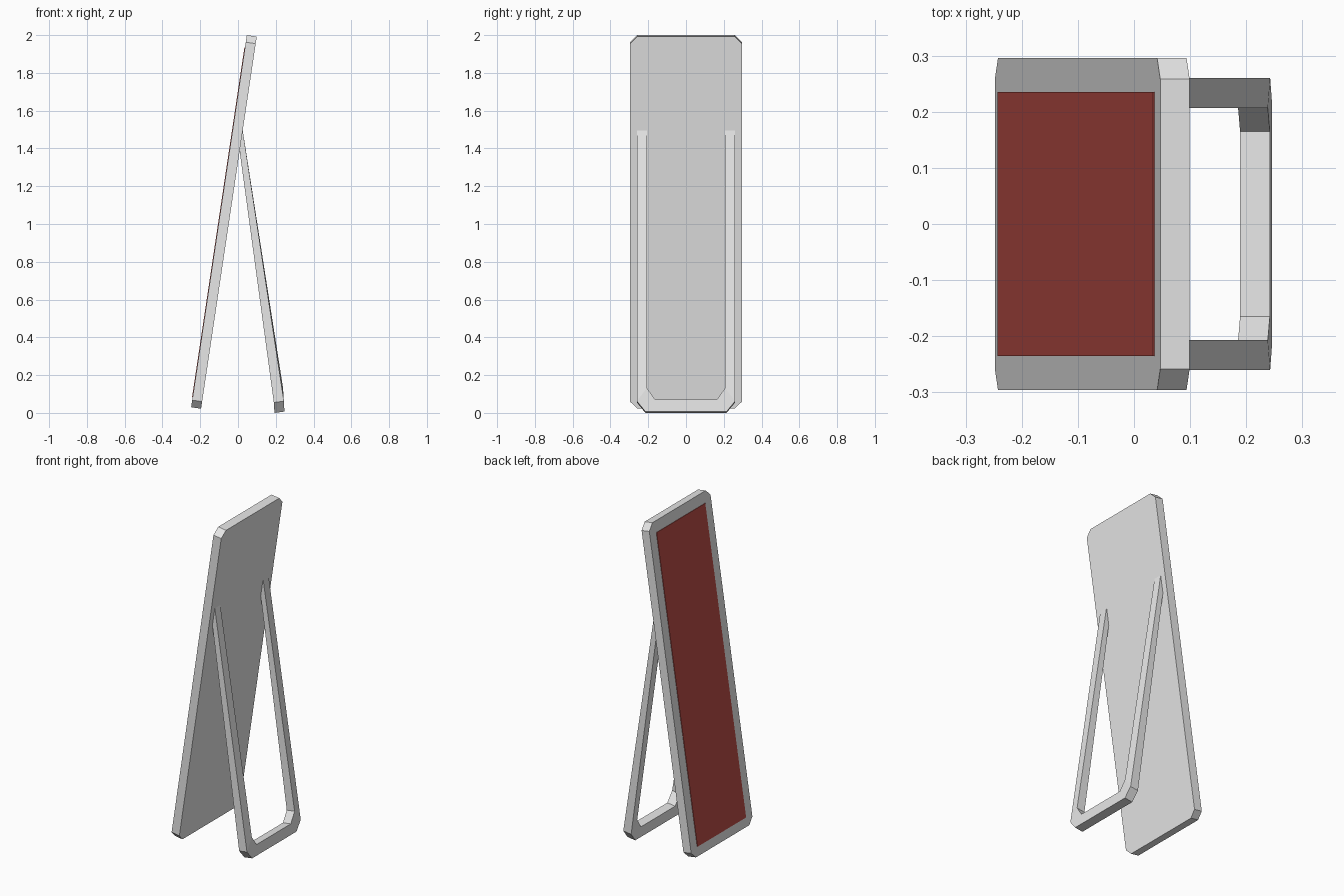
import bpy
import bmesh
from mathutils import Vector

cube = bpy.data.objects.get("Cube")
if cube:
    bpy.data.objects.remove(cube)


def material(name, rgb):
    m = bpy.data.materials.new(name)
    m.use_nodes = True
    m.diffuse_color = (*rgb, 1)
    m.node_tree.nodes["Principled BSDF"].inputs["Base Color"].default_value = (*rgb, 1)
    return m


def finish(name, bm, mat):
    bmesh.ops.recalc_face_normals(bm, faces=bm.faces)
    mesh = bpy.data.meshes.new(name)
    bm.to_mesh(mesh)
    bm.free()
    mesh.materials.append(mat)
    obj = bpy.data.objects.new(name, mesh)
    bpy.context.collection.objects.link(obj)
    return obj


grey = material("light grey", (0.8, 0.8, 0.8))
red = material("dark red", (0.5, 0.074, 0.062))

# Leaning board frame: direction up the board and outward normal of its face
base = Vector((-0.248, 0, 0.03))
up = Vector((0.148, 0, 0.989)).normalized()
out = Vector((-up.z, 0, up.x))


def slab(name, low, high, half_width, chamfer, top, bottom, mat):
    """Chamfered rectangle on the board plane, between two normal offsets."""
    c, w = chamfer, half_width
    half = [(w - c, low), (w, low + c), (w, high - c), (w - c, high)]
    if c == 0:
        half = [(w, low), (w, high)]
    outline = half + [(-y, s) for y, s in reversed(half)]
    bm = bmesh.new()
    rings = [[bm.verts.new(base + up * s + out * d + Vector((0, y, 0)))
              for y, s in outline] for d in (top, bottom)]
    n = len(outline)
    bm.faces.new(rings[0])
    bm.faces.new(rings[1][::-1])
    for i in range(n):
        j = (i + 1) % n
        bm.faces.new((rings[0][i], rings[0][j], rings[1][j], rings[1][i]))
    return finish(name, bm, mat)


slab("board", 0, 1.992, 0.296, 0.038, 0, -0.053, grey)
slab("red_panel", 0.055, 1.925, 0.235, 0, 0.003, -0.003, red)

# U-shaped rear stand: paired outer and inner outlines, front and back edges
outer = [(0.26, 1.495), (0.26, 0.055), (0.215, 0)]
inner = [(0.207, 1.495), (0.207, 0.125), (0.165, 0.065)]


def mirrored(half):
    return half + [(-y, z) for y, z in reversed(half)]


bm = bmesh.new()
sections = []
for pair in zip(mirrored(outer), mirrored(inner)):
    corners = []
    for y, z in pair:
        is_top = z > 1
        front = -0.006 if is_top else 0.193 - 0.06 * z
        back = 0.024 if is_top else 0.246 - 0.06 * z
        corners.append((bm.verts.new((front, y, z)),
                        bm.verts.new((back, y, z + 0.007))))
    (of, ob), (nf, nb) = corners
    sections.append((of, ob, nb, nf))

for a, b in zip(sections, sections[1:]):
    for i in range(4):
        j = (i + 1) % 4
        bm.faces.new((a[i], a[j], b[j], b[i]))
bm.faces.new(sections[0])
bm.faces.new(sections[-1][::-1])
finish("rear_stand", bm, grey)
